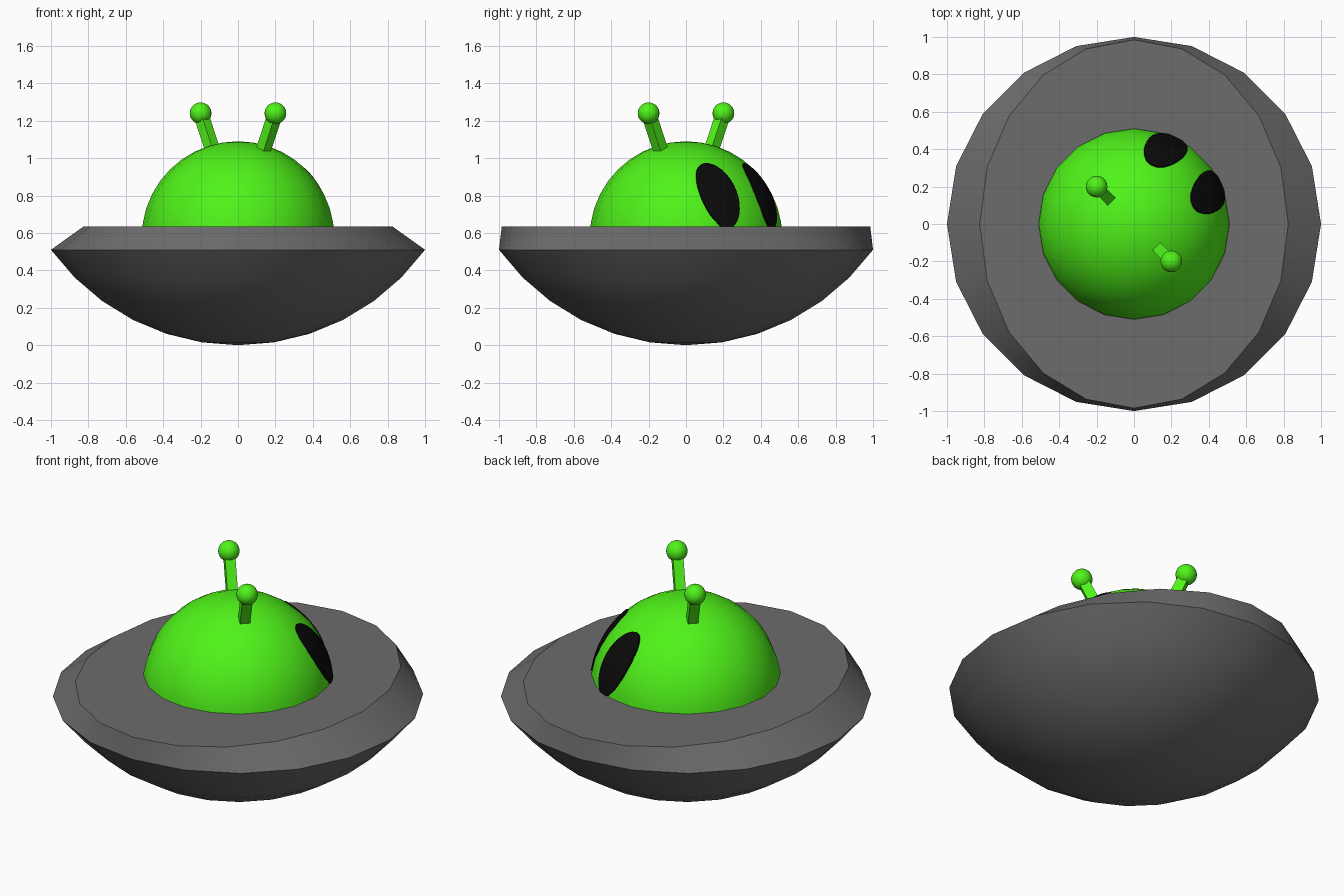
import bpy, bmesh, math
from mathutils import Vector, Matrix

if "Cube" in bpy.data.objects:
    bpy.data.objects.remove(bpy.data.objects["Cube"])

SIDES = 20


def material(name, rgb):
    m = bpy.data.materials.new(name)
    m.diffuse_color = (*rgb, 1)
    m.use_nodes = True
    m.node_tree.nodes["Principled BSDF"].inputs["Base Color"].default_value = m.diffuse_color
    return m


green = material("green", (0.08, 0.9, 0.01))
black = material("black", (0.003, 0.003, 0.003))
grey = material("dark_grey", (0.15, 0.15, 0.15))


def make(name, bm, mat, smooth=True):
    bmesh.ops.recalc_face_normals(bm, faces=bm.faces[:])
    me = bpy.data.meshes.new(name)
    bm.to_mesh(me)
    bm.free()
    ob = bpy.data.objects.new(name, me)
    bpy.context.collection.objects.link(ob)
    me.materials.append(mat)
    if smooth:
        bpy.ops.object.select_all(action='DESELECT')
        ob.select_set(True)
        bpy.context.view_layer.objects.active = ob
        bpy.ops.object.shade_smooth_by_angle(angle=math.radians(30))
    return ob


def lathe(bm, rings, tip=None, sides=SIDES, place=Vector):
    """Skin rings of (rx, ry, z), cap the last one and close the start with a tip or a cap."""
    loops = []
    for rx, ry, z in rings:
        loops.append([bm.verts.new(place((rx * math.cos(2 * math.pi * i / sides),
                                          ry * math.sin(2 * math.pi * i / sides), z)))
                      for i in range(sides)])
    for a, b in zip(loops, loops[1:]):
        for i in range(sides):
            j = (i + 1) % sides
            bm.faces.new((a[i], a[j], b[j], b[i]))
    bm.faces.new(loops[-1])
    if tip is not None:
        t = bm.verts.new(place((0, 0, tip)))
        for i in range(sides):
            bm.faces.new((t, loops[0][i], loops[0][(i + 1) % sides]))


# Saucer: spherical bowl with a bevelled rim that is narrower in x
R = 1.235
bowl = [(R * math.sin(math.radians(9 * k)), R - R * math.cos(math.radians(9 * k)))
        for k in range(1, 6)]
bm = bmesh.new()
lathe(bm, [(r, r, z) for r, z in bowl] + [(1, 1, 0.51), (0.825, 0.985, 0.635)], tip=0)
make("saucer", bm, grey)

# Head dome, sunk a little into the saucer
DOME, CZ = 0.515, 0.575
bm = bmesh.new()
lathe(bm, [(DOME * math.sin(math.radians(9 * k)), DOME * math.sin(math.radians(9 * k)),
            CZ + DOME * math.cos(math.radians(9 * k))) for k in range(1, 11)], tip=CZ + DOME)
make("head", bm, green)


# Eyes: slanted oval patches lying on the dome, mirrored about the x = y plane
def eye(name, mirrored):
    az, el, tilt = math.radians(23), math.radians(28), math.radians(10)
    n = Vector((math.cos(el) * math.cos(az), math.cos(el) * math.sin(az), math.sin(el)))
    right = Vector((-math.sin(az), math.cos(az), 0))
    up = n.cross(right)
    wide = right * math.cos(tilt) + up * math.sin(tilt)
    tall = up * math.cos(tilt) - right * math.sin(tilt)

    def place(p):
        u, v, rad = p
        q = wide * u + tall * v + n * math.sqrt(rad * rad - u * u - v * v)
        q.z += CZ
        return Vector((q.y, q.x, q.z)) if mirrored else q

    bm = bmesh.new()
    rings = [(0.107 * f, 0.2 * f, DOME + 0.004) for f in (0.25, 0.5, 0.75, 1)]
    lathe(bm, rings + [(0.107, 0.2, DOME - 0.02)], tip=DOME + 0.004, sides=32, place=place)
    make(name, bm, black)


eye("right_eye", False)
eye("left_eye", True)

# Antennae: square stalks leaning outwards, each with a ball on top
for s, name in ((1, "right"), (-1, "left")):
    tip = Vector((0.2 * s, -0.2 * s, 1.24))
    base = Vector((0.115 * s, -0.115 * s, 0.98))
    z = (tip - base).normalized()
    x = Vector((s, s, 0)).normalized()
    y = z.cross(x)
    frame = Matrix((x, y, z)).transposed().to_4x4()
    frame.translation = (tip + base) / 2
    bm = bmesh.new()
    bmesh.ops.create_cube(bm, size=1, matrix=frame @ Matrix.Diagonal(
        (0.057, 0.057, (tip - base).length, 1)))
    make(name + "_antenna_stalk", bm, green, smooth=False)
    bm = bmesh.new()
    bmesh.ops.create_uvsphere(bm, u_segments=SIDES, v_segments=SIDES, radius=0.058,
                              matrix=Matrix.Translation(tip))
    make(name + "_antenna_ball", bm, green)
